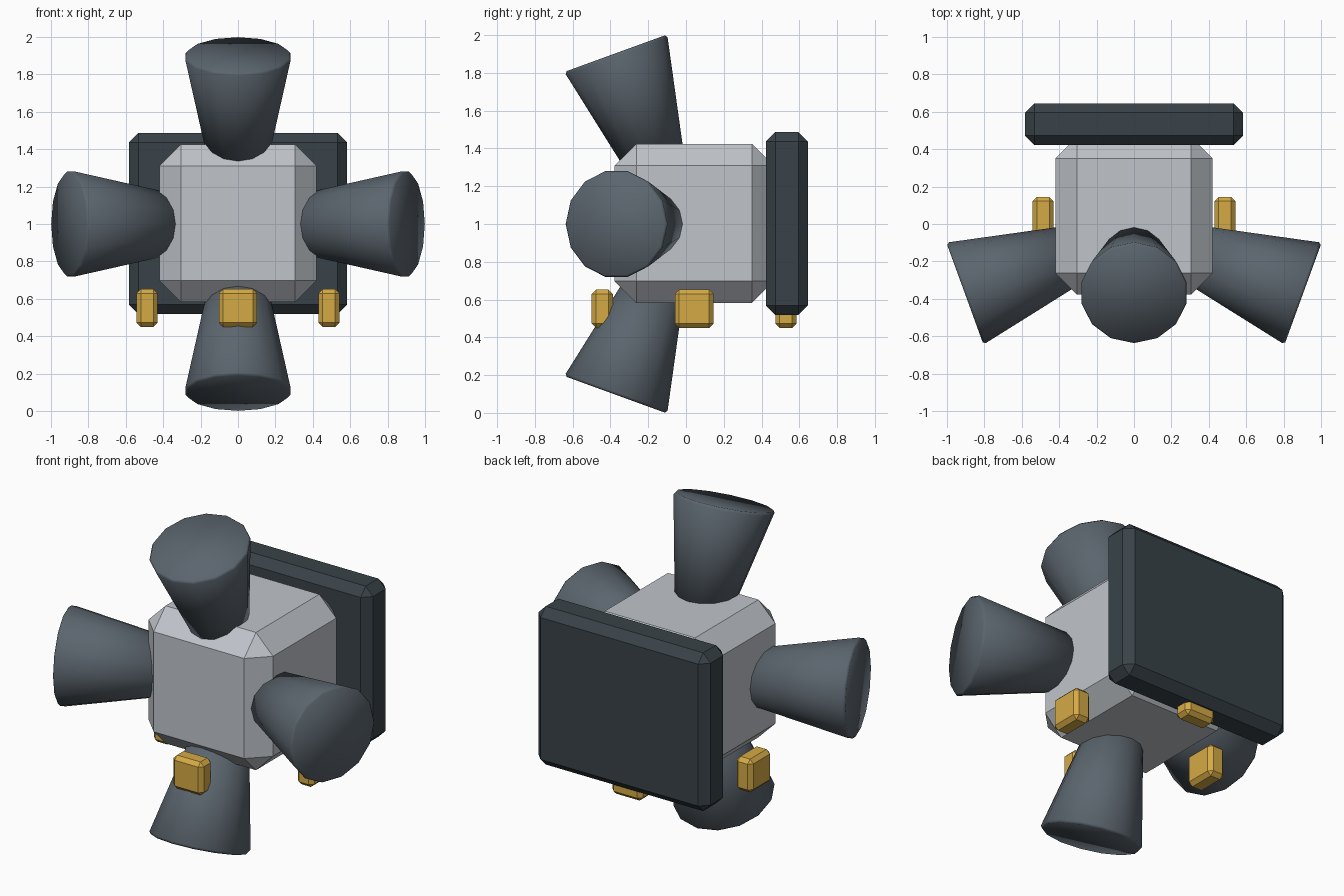
import bpy, bmesh
from math import sin, cos, pi, radians
from mathutils import Vector

if "Cube" in bpy.data.objects:
    bpy.data.objects.remove(bpy.data.objects["Cube"])


def material(name, rgb):
    m = bpy.data.materials.new(name)
    m.diffuse_color = (*rgb, 1)
    m.use_nodes = True
    m.node_tree.nodes["Principled BSDF"].inputs["Base Color"].default_value = m.diffuse_color
    return m


light = material("light_grey", (0.53, 0.56, 0.60))
steel = material("steel_grey", (0.105, 0.13, 0.155))
dark = material("dark_panel", (0.04, 0.055, 0.065))
gold = material("gold", (0.66, 0.40, 0.06))


def finish(bm, name, mat, smooth=False):
    bmesh.ops.recalc_face_normals(bm, faces=bm.faces[:])
    for f in bm.faces:
        f.smooth = smooth
    me = bpy.data.meshes.new(name)
    bm.to_mesh(me)
    bm.free()
    me.materials.append(mat)
    ob = bpy.data.objects.new(name, me)
    bpy.context.collection.objects.link(ob)
    return ob


def chamfered_box(name, centre, size, chamfer, mat):
    bm = bmesh.new()
    bmesh.ops.create_cube(bm, size=1)
    for v in bm.verts:
        v.co = Vector(c + k * s for c, k, s in zip(centre, v.co, size))
    bmesh.ops.bevel(bm, geom=bm.edges[:], offset=chamfer, segments=1,
                    profile=0.5, affect='EDGES')
    return finish(bm, name, mat)


def thruster(name, angle, sides=14):
    # turned cone, leaning 20 degrees toward the front
    tilt = radians(20)
    out = Vector((cos(angle), 0, sin(angle)))
    back = Vector((0, 1, 0))
    axis = out * cos(tilt) - back * sin(tilt)
    u = out * sin(tilt) + back * cos(tilt)
    v = axis.cross(u)
    mouth = Vector((0, 0, 1)) + out * 0.904 - back * 0.372
    profile = [(0.162, -0.60), (0.287, -0.014), (0.277, 0.0)]
    bm = bmesh.new()
    rings = []
    for r, t in profile:
        rings.append([bm.verts.new(mouth + axis * t
                                   + u * r * cos(2 * pi * i / sides)
                                   + v * r * sin(2 * pi * i / sides))
                      for i in range(sides)])
    for a, b in zip(rings, rings[1:]):
        for i in range(sides):
            j = (i + 1) % sides
            bm.faces.new((a[i], a[j], b[j], b[i]))
    bm.faces.new(rings[0])
    bm.faces.new(rings[-1])
    return finish(bm, name, steel, smooth=True)


# Central body and rear panel
chamfered_box("body", (0, 0.043, 1.003), (0.842, 0.842, 0.842), 0.115, light)
chamfered_box("rear_panel", (0, 0.534, 1.003), (1.166, 0.222, 0.968), 0.05, dark)

# Four cones around the body
for i, side in enumerate(("right", "top", "left", "bottom")):
    thruster(side + "_thruster", i * pi / 2)

# Four small blocks around the lower edge
for side, dx, dy in (("front", 0, -1), ("back", 0, 1), ("left", -1, 0), ("right", 1, 0)):
    size = (0.112 if dx else 0.205, 0.112 if dy else 0.205, 0.203)
    chamfered_box(side + "_block", (dx * 0.486, 0.043 + dy * 0.486, 0.551),
                  size, 0.023, gold)
